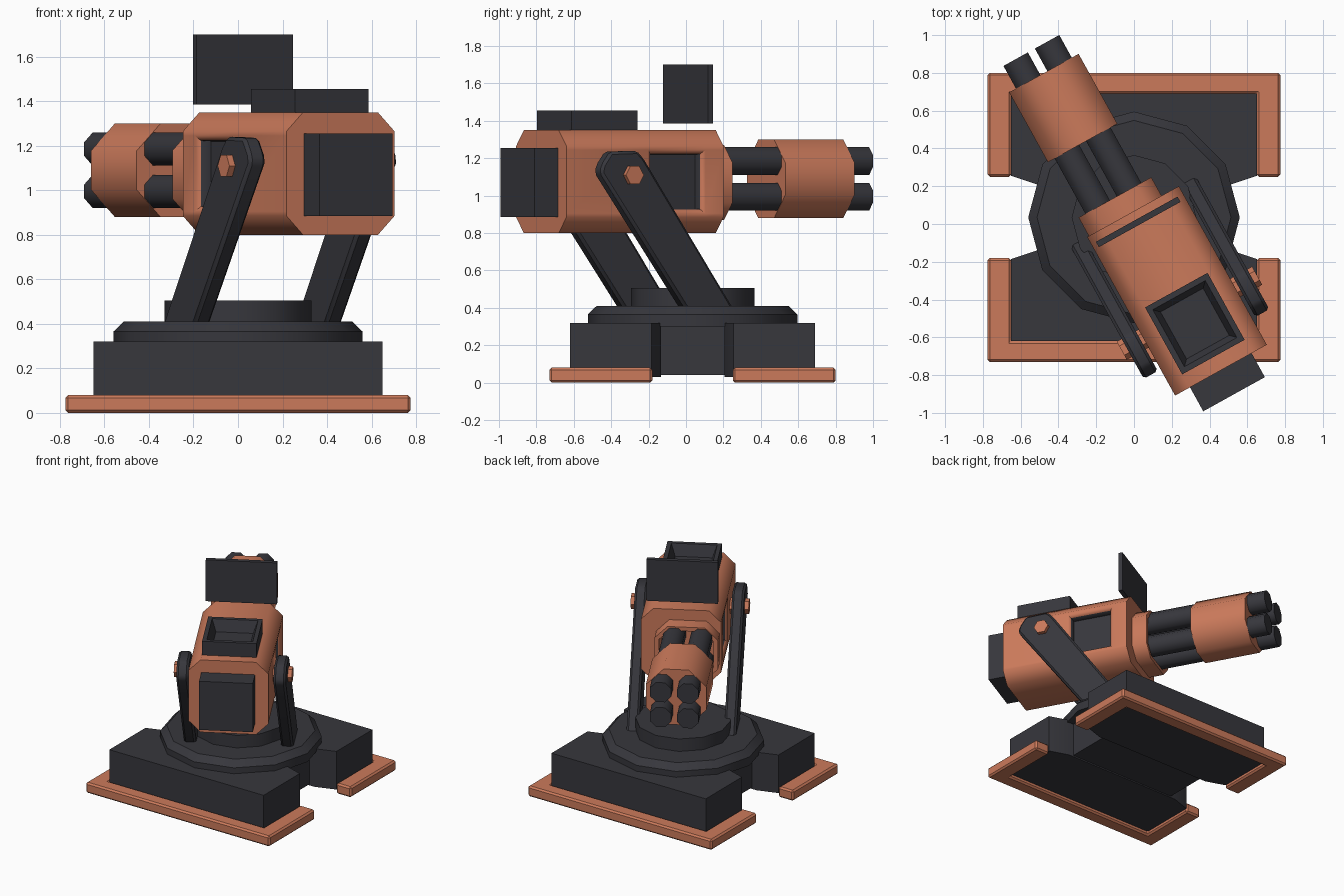
import bpy, bmesh, math
from mathutils import Matrix, Vector

if "Cube" in bpy.data.objects:
    bpy.data.objects.remove(bpy.data.objects["Cube"])


def material(name, color):
    m = bpy.data.materials.new(name)
    m.diffuse_color = (*color, 1)
    m.use_nodes = True
    m.node_tree.nodes["Principled BSDF"].inputs["Base Color"].default_value = m.diffuse_color
    return m


ORANGE = material("burnt_orange", (0.60, 0.195, 0.105))
DARK = material("charcoal", (0.038, 0.038, 0.046))
TURN = Matrix.Rotation(math.radians(29), 4, 'Z')   # heading of the gun
STILL = Matrix.Identity(4)


def finish(bm, name, mats, matrix, smooth=50):
    bmesh.ops.recalc_face_normals(bm, faces=bm.faces)
    bm.transform(matrix)
    me = bpy.data.meshes.new(name)
    bm.to_mesh(me)
    bm.free()
    for m in mats:
        me.materials.append(m)
    me.shade_smooth()
    me.set_sharp_from_angle(angle=math.radians(smooth))
    ob = bpy.data.objects.new(name, me)
    bpy.context.collection.objects.link(ob)
    return ob


def extrude(pts, axis, a, b):
    """Prism of a 2D profile along an axis (the profile uses the other two)."""
    bm = bmesh.new()
    place = {'x': lambda p, t: (t, p[0], p[1]),
             'y': lambda p, t: (p[0], t, p[1]),
             'z': lambda p, t: (p[0], p[1], t)}[axis]
    lo = [bm.verts.new(place(p, a)) for p in pts]
    hi = [bm.verts.new(place(p, b)) for p in pts]
    bm.faces.new(lo)
    bm.faces.new(hi)
    n = len(pts)
    for i in range(n):
        j = (i + 1) % n
        bm.faces.new((lo[i], lo[j], hi[j], hi[i]))
    bmesh.ops.recalc_face_normals(bm, faces=bm.faces)
    return bm


def prism(name, pts, axis, a, b, mat, matrix=TURN, bevel=0, smooth=50):
    bm = extrude(pts, axis, a, b)
    if bevel:
        bmesh.ops.bevel(bm, geom=bm.edges[:], offset=bevel, segments=1, affect='EDGES')
    return finish(bm, name, [mat], matrix, smooth)


def ngon(cx, cy, r, n, off=0.0):
    return [(cx + r * math.cos(off + 2 * math.pi * i / n),
             cy + r * math.sin(off + 2 * math.pi * i / n)) for i in range(n)]


def rect(x0, x1, y0, y1):
    return [(x0, y0), (x1, y0), (x1, y1), (x0, y1)]


def cut_rect(x0, x1, y0, y1, c):
    return [(x0 + c, y0), (x1 - c, y0), (x1, y0 + c), (x1, y1 - c),
            (x1 - c, y1), (x0 + c, y1), (x0, y1 - c), (x0, y0 + c)]


def sink(bm, face, thickness, depth):
    bmesh.ops.inset_region(bm, faces=[face], thickness=thickness, depth=-depth,
                           use_even_offset=True)


# Base: two mirrored feet joined by a narrower middle block
CY = 0.035
for side, label in ((-1, "front"), (1, "back")):
    mir = Matrix.Translation((0, CY, 0)) @ Matrix.Diagonal((1, side, 1, 1))
    rim = [(-0.775, 0.215), (-0.775, 0.765), (0.775, 0.765), (0.775, 0.215),
           (0.65, 0.215), (0.65, 0.655), (-0.65, 0.655), (-0.65, 0.215)]
    prism(label + "_foot_rim", rim, 'z', 0, 0.08, ORANGE, mir, 0.012, 30)
    block = [(-0.65, 0.22), (-0.65, 0.655), (0.65, 0.655), (0.65, 0.22),
             (0.50, 0.17), (-0.50, 0.17)]
    prism(label + "_foot_block", block, 'z', 0.03, 0.32, DARK, mir, 0, 30)
prism("base_bridge", rect(-0.46, 0.46, CY - 0.19, CY + 0.19), 'z', 0.04, 0.30, DARK, STILL)

# Turntable with a bevelled top, and the hub on it
bm = extrude(ngon(0, CY, 0.56, 12, math.pi / 2), 'z', 0.30, 0.41)
top_edges = [e for e in bm.edges if all(v.co.z > 0.4 for v in e.verts)]
bmesh.ops.bevel(bm, geom=top_edges, offset=0.045, segments=1, affect='EDGES')
finish(bm, "turntable", [DARK], STILL, 35)
prism("turntable_hub", ngon(0, CY, 0.33, 12, math.pi / 2), 'z', 0.40, 0.505, DARK, STILL, 0, 35)

# Gun body with a recessed window in each side
U = 0.028                                             # body centre line
bm = extrude(cut_rect(-0.25, 0.305, 0.80, 1.35, 0.085), 'y', -0.90, 0.06)
for co, no in (((0, -0.40, 0), (0, 1, 0)), ((0, -0.05, 0), (0, 1, 0)),
               ((0, 0, 0.905), (0, 0, 1)), ((0, 0, 1.245), (0, 0, 1))):
    bmesh.ops.bisect_plane(bm, geom=bm.verts[:] + bm.edges[:] + bm.faces[:],
                           plane_co=co, plane_no=no)
windows = []
for f in bm.faces:
    c = f.calc_center_median()
    if abs(f.normal.x) > 0.99 and -0.40 < c.y < -0.05 and 0.905 < c.z < 1.245:
        windows.append(f)
for f in windows:
    sink(bm, f, 0.022, 0.02)
    f.material_index = 1
    sink(bm, f, 0.003, 0.05)
finish(bm, "gun_body", [ORANGE, DARK], TURN)

# Rear block
prism("rear_block", rect(-0.16, 0.213, 0.885, 1.255), 'y', -1.045, -0.88, DARK)

# Open hatch on the roof
bm = extrude(rect(-0.163, 0.215, -0.82, -0.415), 'z', 1.34, 1.455)
lid = max(bm.faces, key=lambda f: f.calc_center_median().z)
sink(bm, lid, 0.03, 0.0)
sink(bm, lid, 0.03, 0.085)
finish(bm, "roof_hatch", [DARK], TURN, 30)

# Upright shield plate above the roof
prism("shield_plate", rect(-0.222, 0.272, 1.385, 1.70), 'y', -0.017, 0.015, DARK)

# Hollow collar at the front of the body
bm = extrude(cut_rect(-0.24, 0.20, 0.87, 1.27, 0.09), 'y', 0.0, 0.172)
front = max(bm.faces, key=lambda f: f.calc_center_median().y)
sink(bm, front, 0.03, 0.0)
sink(bm, front, 0.01, 0.08)
finish(bm, "collar", [ORANGE], TURN)

# Four barrels and the muzzle sleeve
B, BZ = -0.03, 1.09
eighth = math.pi / 8
for i, (sx, sz) in enumerate(((-1, -1), (1, -1), (-1, 1), (1, 1))):
    prism(f"barrel_{i + 1}", ngon(B + sx * 0.095, BZ + sz * 0.095, 0.08, 8, eighth),
          'y', 0.05, 1.067, DARK)
prism("muzzle_sleeve", ngon(B, BZ, 0.21 / math.cos(eighth), 8, eighth),
      'y', 0.507, 0.93, ORANGE)

# Slanted support arms with hexagonal pivot bolts on both sides
arm = [(-0.745, 1.12), (-0.735, 1.165), (-0.685, 1.235), (-0.52, 1.24), (-0.48, 1.20),
       (0.07, 0.395), (-0.225, 0.395)]
for side, label in ((-1, "left"), (1, "right")):
    a, b = U + side * 0.295, U + side * 0.38
    prism(label + "_arm", arm, 'x', a, b, DARK, TURN, 0.015, 30)
    prism(label + "_pivot_bolt", ngon(-0.555, 1.11, 0.055, 6), 'x',
          U + side * 0.26, U + side * 0.41, ORANGE, TURN, 0, 30)
